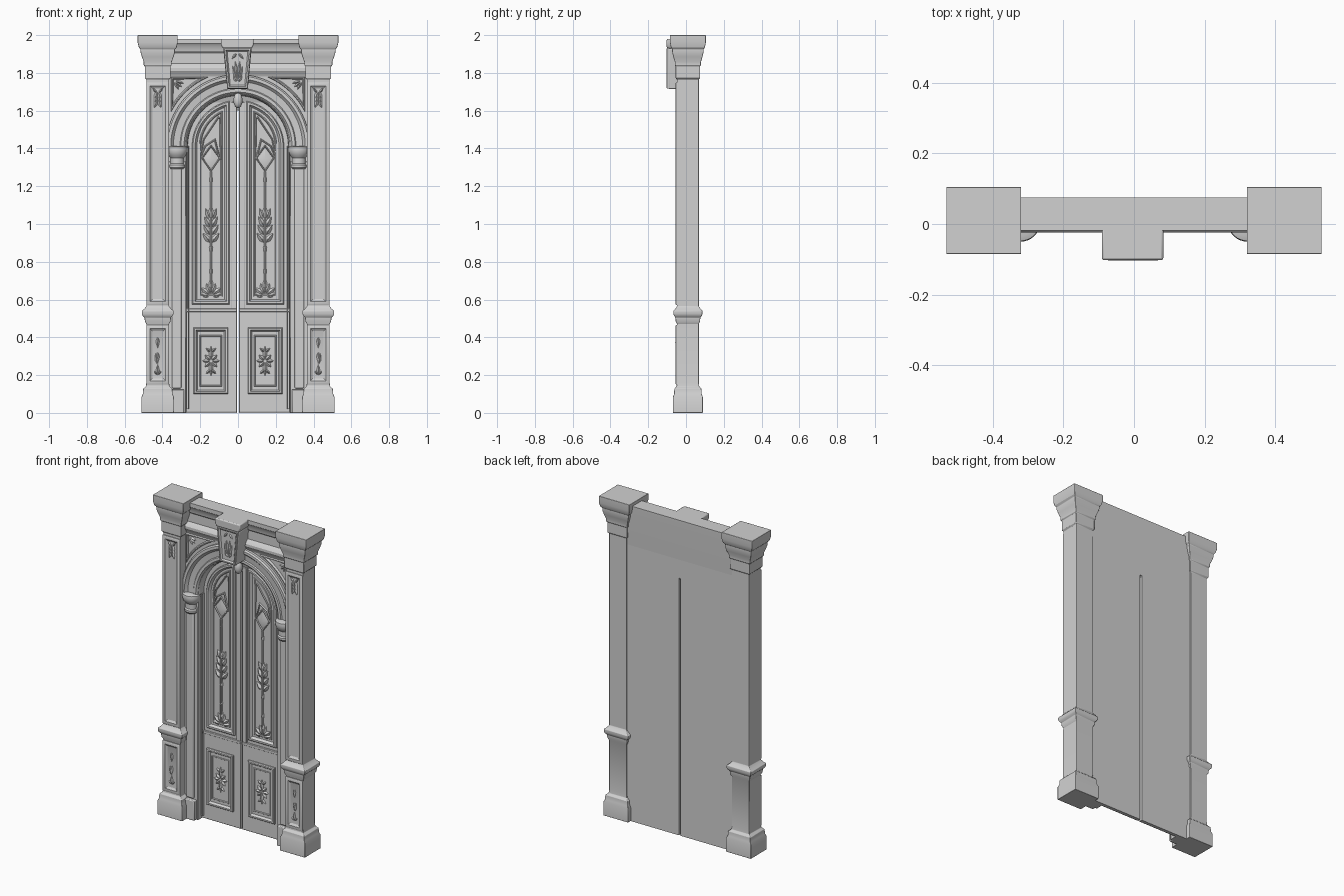
import bpy, bmesh
from math import sin, cos, pi, radians, acos
from mathutils import Vector

if "Cube" in bpy.data.objects:
    bpy.data.objects.remove(bpy.data.objects["Cube"], do_unlink=True)

stone = bpy.data.materials.new("pale_grey_stone")
stone.use_nodes = True
GREY = (0.64, 0.64, 0.64, 1)
stone.diffuse_color = GREY
stone.node_tree.nodes["Principled BSDF"].inputs["Base Color"].default_value = GREY

SPRING = 1.412               # height of the arch centre
DOOR, LOWER = 0.042, 0.033   # depth of the door panels and raised door faces
parts = []


def finish(name, bm, bevel=0, mirror=True):
    bmesh.ops.recalc_face_normals(bm, faces=bm.faces[:])
    mesh = bpy.data.meshes.new(name)
    bm.to_mesh(mesh)
    bm.free()
    mesh.materials.append(stone)
    ob = bpy.data.objects.new(name, mesh)
    bpy.context.collection.objects.link(ob)
    if bevel:
        mod = ob.modifiers.new("soft_edges", 'BEVEL')
        mod.width, mod.segments, mod.limit_method = bevel, 2, 'ANGLE'
    if mirror:
        ob.modifiers.new("other_side", 'MIRROR')
    parts.append(ob)


def skin(bm, rings, loop=False):
    """Join rings of points into a closed solid."""
    rows = [[bm.verts.new(p) for p in ring] for ring in rings]
    pairs = list(zip(rows, rows[1:])) + ([(rows[-1], rows[0])] if loop else [])
    for a, b in pairs:
        for i in range(len(a)):
            j = (i + 1) % len(a)
            bm.faces.new((a[i], a[j], b[j], b[i]))
    if not loop:
        bm.faces.new(rows[0])
        bm.faces.new(rows[-1])


def prism(name, pts, y0, y1, bevel=0.003, mirror=True):
    bm = bmesh.new()
    skin(bm, [[(x, y, z) for x, z in pts] for y in (y0, y1)])
    finish(name, bm, bevel, mirror)


def rect(x0, x1, z0, z1):
    return [(x0, z0), (x1, z0), (x1, z1), (x0, z1)]


def arc(r, a0, a1, n=24):
    return [(r * cos(a0 + (a1 - a0) * i / n), SPRING + r * sin(a0 + (a1 - a0) * i / n))
            for i in range(n + 1)]


def sweep(name, path, profile, closed=True, mirror=True):
    """Run a moulding profile of (inward offset, y) along an x-z path."""
    pts = [Vector(p) for p in path]
    n, rings = len(pts), []
    for i, p in enumerate(pts):
        before = pts[i - 1] if closed or i else p - (pts[1] - p)
        after = pts[(i + 1) % n] if closed or i < n - 1 else p + (p - pts[i - 1])
        u, v = (p - before).normalized(), (after - p).normalized()
        nu, nv = Vector((-u.y, u.x)), Vector((-v.y, v.x))
        m = (nu + nv).normalized()
        m /= max(m.dot(nv), 0.4)
        rings.append([(p.x + m.x * o, y, p.y + m.y * o) for o, y in profile])
    bm = bmesh.new()
    skin(bm, rings, closed)
    finish(name, bm, 0, mirror)


def frame(name, path, base, rise, w, mirror=True):
    """Rounded picture-frame moulding."""
    top = base - rise
    sweep(name, path, [(0, base + 0.004), (0, top + rise * 0.4), (w * 0.2, top), (w * 0.6, top),
                       (w * 0.75, top + rise * 0.5), (w, base), (w, base + 0.004)], True, mirror)


def leaves(name, y, items, h=0.011, mirror=True):
    """Raised leaf shapes: (x, z, angle from up, length, width)."""
    bm = bmesh.new()
    for x, z, ang, ln, w in items:
        a = radians(ang)

        def at(u, v, d):
            return bm.verts.new((x + u * sin(a) + v * cos(a), y - d, z + u * cos(a) - v * sin(a)))
        rim = [at(u * ln, v * w, -0.004) for u, v in
               ((0, -.12), (.3, -.45), (.6, -.4), (1, 0), (.6, .4), (.3, .45), (0, .12))]
        mid = at(ln * 0.45, 0, h)
        for p, q in zip(rim, rim[1:] + rim[:1]):
            bm.faces.new((p, q, mid))
        bm.faces.new(rim)
    finish(name, bm, 0, mirror)


# Arched wall, door leaves with a gap between, and the plain back
half, gap = 0.275, 0.006
prism("arched_wall", [(0.40, 0), (0.40, 1.82), (-0.40, 1.82), (-0.40, 0), (-half, 0)]
      + arc(half, pi, 0, 40) + [(half, 0)], 0.0, 0.056, 0, False)
prism("door_leaf", [(gap, 0), (0.28, 0)] + arc(0.28, 0, acos(gap / 0.28)), DOOR, 0.056, 0)
prism("back_panel", [(gap, 0), (0.40, 0), (0.40, 1.82), (0, 1.82), (0, 1.61), (gap, 1.61)], 0.05, 0.062, 0)
prism("door_lower_face", rect(gap, half, 0.004, 0.54), LOWER, 0.05)
prism("door_meeting_stile", rect(gap, 0.035, 0.55, 1.645), LOWER, 0.05)

# Entablature running between the capitals
bm = bmesh.new()
cornice = [(0.055, 1.60), (0.075, 1.96), (0.075, 1.98), (-0.019, 1.98), (-0.019, 1.955), (-0.008, 1.94),
           (-0.004, 1.915), (0.004, 1.905), (0.004, 1.85), (-0.006, 1.84), (-0.016, 1.825),
           (-0.016, 1.81), (-0.006, 1.795), (0.0, 1.78)]
skin(bm, [[(x, y, z) for y, z in cornice] for x in (-0.38, 0.38)])
finish("entablature", bm, 0, False)

# Corner pillars with plinth, belt and capital
PX, PY, HX, HY = 0.425, 0.01, 0.06, 0.058
bm = bmesh.new()
skin(bm, [[(PX + sx * (HX + o), PY + sy * (HY + o * 0.8), z)
           for sx, sy in ((-1, -1), (1, -1), (1, 1), (-1, 1))] for o, z in (
    (.026, 0), (.026, .085), (.019, .10), (.017, .128), (.003, .14), (0, .16), (0, .47), (.008, .485),
    (.010, .505), (.020, .515), (.024, .525), (.024, .54), (.010, .552), (0, .565), (0, 1.765),
    (.008, 1.772), (.008, 1.835), (.014, 1.84), (.014, 1.858), (.024, 1.885), (.031, 1.91),
    (.031, 1.925), (.040, 1.935), (.046, 1.96), (.046, 2.0))])
finish("pillar", bm, 0.002)
front = PY - HY
for label, z0, z1 in (("shaft", 0.57, 1.75), ("pedestal", 0.15, 0.465)):
    frame(label + "_panel_border", rect(PX - HX, PX + HX, z0, z1), front, 0.008, 0.032)
leaves("shaft_ornament", front,
       [(PX, 1.71 - 0.02 * i, 180 + s * 18, 0.07, 0.034) for i in range(3) for s in (-1, 1)]
       + [(PX + s * 0.004, 1.69, s * 35, 0.045, 0.02) for s in (-1, 1)], 0.009)
leaves("pedestal_ornament", front,
       [(PX, z, a, 0.08, 0.028) for z, a in ((0.41, 180), (0.33, 180), (0.19, 0), (0.25, 10))]
       + [(PX, 0.20, s * 40, 0.035, 0.018) for s in (-1, 1)], 0.009)

# Door jambs, their plinths and rounded imposts
prism("jamb", rect(half, 0.37, 0, 1.33), -0.004, 0.05)
prism("jamb_bead", rect(0.30, 0.35, 0.13, 1.32), -0.014, 0.01, 0.006)
prism("jamb_plinth", rect(0.285, 0.37, 0, 0.125), -0.026, 0.01, 0.005)
bm = bmesh.new()
skin(bm, [[(0.322 + (0.045 + o) * cos(2 * pi * i / 32), (0.04 + o) * sin(2 * pi * i / 32), z)
           for i in range(32)] for o, z in
          ((-.012, 1.29), (-.004, 1.30), (-.004, 1.312), (-.01, 1.32), (-.01, 1.35), (.002, 1.365),
           (.008, 1.38), (.01, 1.395), (.008, 1.408), (-.006, 1.413))])
finish("impost", bm)

# Archivolt, spandrel frames
sweep("archivolt", arc(0.38, 0, pi, 56),
      [(0, .01), (0, -.016), (.008, -.024), (.024, -.024), (.032, -.014), (.038, -.008), (.073, -.004),
       (.078, -.010), (.094, -.010), (.106, .002), (.112, .02), (.114, .048)], False, False)
R, SIDE, TOP = 0.398, 0.354, 1.778
rise = pi / 2 - acos((TOP - SPRING) / R)
frame("spandrel_frame", [(SIDE, TOP)] + arc(R, rise, acos(SIDE / R), 12), 0.0, 0.012, 0.014)
leaves("spandrel_leaf", 0.0, [(0.337, 1.758, a, 0.06, 0.025) for a in (230, 255, 205)])

# Keystone with cap, inset front and pendant
prism("keystone", [(-0.057, 1.715), (0.052, 1.715), (0.072, 1.93), (-0.078, 1.93)],
      -0.094, 0.01, 0.006, False)
prism("keystone_cap", [(-0.08, 1.93), (0.074, 1.93), (0.083, 1.95), (0.083, 1.98), (-0.091, 1.98),
                       (-0.091, 1.95)], -0.102, -0.005, 0.006, False)
frame("keystone_border", [(-0.057, 1.717), (0.052, 1.717), (0.071, 1.932), (-0.077, 1.932)],
      -0.094, 0.009, 0.018, False)
leaves("keystone_ornament", -0.093,
       [(-0.002, 1.745, s * a, ln, 0.032) for s in (-1, 1) for a, ln in ((6, .15), (16, .12), (28, .06))]
       + [(-0.002, 1.91, 180 + s * 40, 0.06, 0.025) for s in (-1, 1)], 0.009, False)
bm = bmesh.new()
bmesh.ops.create_uvsphere(bm, u_segments=20, v_segments=12, radius=0.024)
for v in bm.verts:
    v.co = (v.co.x, v.co.y + 0.004, v.co.z * 1.7 + 1.655)
finish("keystone_pendant", bm, 0, False)


# Arched upper door panels
def arched(x0, x1, z0):
    return [(x0, z0), (x1, z0)] + arc(x1, 0, acos(x0 / x1), 20)


frame("door_upper_frame", arched(0.045, 0.243, 0.575), DOOR, 0.014, 0.026)
frame("door_inner_frame", arched(0.082, 0.205, 0.615), DOOR, 0.005, 0.010)
frame("door_edge_bead", rect(0.26, 0.274, 0.02, SPRING), DOOR, 0.018, 0.006)
CX, FACE = 0.143, DOOR - 0.001
leaves("diamond_ornament", FACE, [(CX, 1.285, 0, 0.125, 0.095)])
frame("diamond_border", [(CX, 1.275), (CX + 0.052, 1.35), (CX, 1.42), (CX - 0.052, 1.35)],
      DOOR, 0.008, 0.008)
frame("pointed_tracery", [(0.088, 1.34), (0.10, 1.34), (0.125, 1.44), (0.17, 1.41), (0.192, 1.36),
                          (0.20, 1.38), (0.185, 1.45), (0.105, 1.57), (0.09, 1.56)], DOOR, 0.008, 0.008)
prism("stem", rect(CX - 0.005, CX + 0.005, 0.64, 1.28), DOOR - 0.009, DOOR + 0.004, 0.003)
leaves("middle_leaf_spray", FACE,
       [(CX, 0.90 + 0.04 * i, s * (40 - 5 * i), 0.075, 0.038) for i in range(4) for s in (-1, 1)]
       + [(CX, 1.0, 0, 0.11, 0.045), (CX, 0.90, 180, 0.07, 0.025), (CX, 1.20, 0, 0.08, 0.02),
          (CX, 0.78, 180, 0.07, 0.022)], 0.014)
leaves("base_leaf_spray", FACE,
       [(CX, 0.62, s * a, ln, 0.038) for s in (-1, 1) for a, ln in ((20, .08), (52, .08), (82, .07))]
       + [(CX, 0.63, 0, 0.10, 0.035)])

# Square lower door panels and rail
prism("door_rail", rect(gap, half, 0.535, 0.552), LOWER - 0.003, 0.05, 0.003)
frame("door_lower_frame", rect(0.052, 0.236, 0.10, 0.452), LOWER, 0.014, 0.022)
frame("door_lower_inner_frame", rect(0.085, 0.203, 0.14, 0.412), LOWER, 0.005, 0.008)
leaves("lower_rosette", LOWER - 0.001,
       [(CX, 0.275, 45 * i, 0.09 if i % 4 == 0 else 0.052, 0.03) for i in range(8)]
       + [(CX, 0.275 + s * 0.045, t * (90 - s * 40), 0.04, 0.02) for s in (-1, 1) for t in (-1, 1)])

# Smooth shading with sharp creases kept
bpy.ops.object.select_all(action='DESELECT')
for ob in parts:
    ob.select_set(True)
bpy.context.view_layer.objects.active = parts[0]
bpy.ops.object.shade_smooth_by_angle(angle=radians(28))
